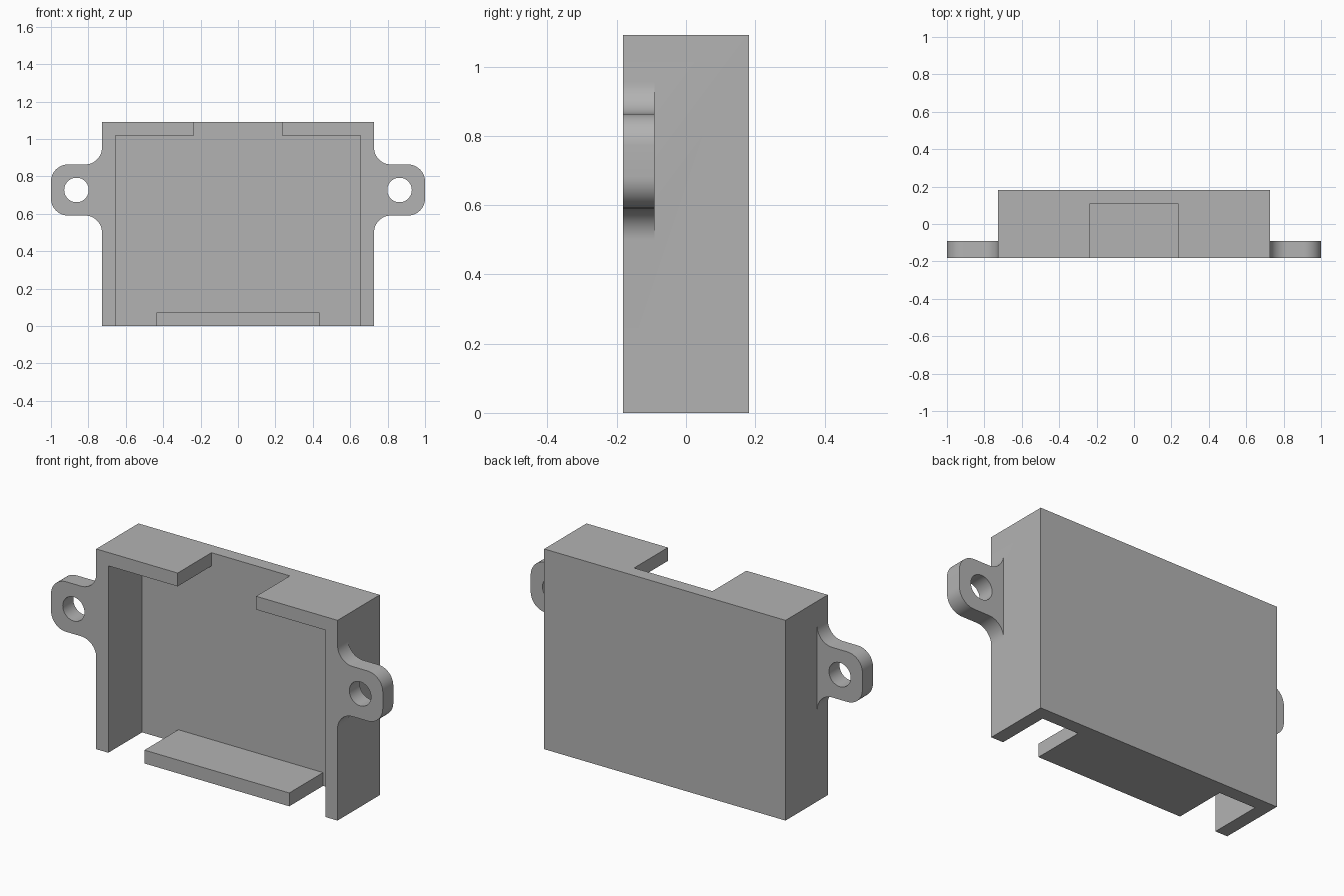
import bpy, bmesh
from math import pi, sin, cos, radians
from mathutils import Vector

cube = bpy.data.objects.get("Cube")
if cube:
    bpy.data.objects.remove(cube, do_unlink=True)

U = 1 / 11                     # one design unit
WIDTH, HEIGHT, DEPTH, WALL = 8 * U, 12 * U, 2 * U, 0.8 * U
EAR_Z, HOLE_X, HOLE_R = 8 * U, 9.5 * U, 0.72 * U

grey = bpy.data.materials.new("plain grey")
grey.use_nodes = True
grey.diffuse_color = (0.45, 0.45, 0.45, 1)
grey.node_tree.nodes["Principled BSDF"].inputs["Base Color"].default_value = grey.diffuse_color


def prism(name, outline, y0, y1):
    """Extrude an x-z outline from y0 to y1."""
    bm = bmesh.new()
    face = bm.faces.new([bm.verts.new((x, y0, z)) for x, z in outline])
    ext = bmesh.ops.extrude_face_region(bm, geom=[face])
    moved = [v for v in ext["geom"] if isinstance(v, bmesh.types.BMVert)]
    bmesh.ops.translate(bm, verts=moved, vec=Vector((0, y1 - y0, 0)))
    bmesh.ops.recalc_face_normals(bm, faces=bm.faces[:])
    mesh = bpy.data.meshes.new(name)
    bm.to_mesh(mesh)
    bm.free()
    mesh.materials.append(grey)
    obj = bpy.data.objects.new(name, mesh)
    bpy.context.collection.objects.link(obj)
    return obj


def arc(cx, cz, r, start, end, steps=12):
    angles = [radians(start + (end - start) * i / steps) for i in range(steps + 1)]
    return [(cx + r * cos(a), cz + r * sin(a)) for a in angles]


def combine(target, other, operation):
    """Apply a boolean and discard the second object."""
    mod = target.modifiers.new("combine", "BOOLEAN")
    mod.operation, mod.solver, mod.object = operation, "EXACT", other
    bpy.context.view_layer.objects.active = target
    bpy.ops.object.modifier_apply(modifier=mod.name)
    bpy.data.objects.remove(other, do_unlink=True)


def mirrored(half):
    return half + [(-x, z) for x, z in reversed(half)]


# Tray: solid block with the cavity, top notch and bottom slots cut out
tray = prism("mounting_tray", mirrored([(WIDTH, 0), (WIDTH, HEIGHT)]), -DEPTH, DEPTH)
inner, notch, lip = WIDTH - WALL, 2.6 * U, 4.8 * U
cavity = prism("cavity_cutter", mirrored([
    (lip, WALL), (lip, -U), (inner, -U), (inner, HEIGHT - WALL),
    (notch, HEIGHT - WALL), (notch, HEIGHT + U)]), -DEPTH - U, DEPTH - WALL)
combine(tray, cavity, "DIFFERENCE")

# Ears: rounded tabs blended into the side walls, each with a screw hole
half_ear = 1.5 * U
root = WIDTH - WALL / 2
upper = ([(root, half_ear + U)]
         + arc(WIDTH + U, half_ear + U, U, 180, 270)
         + arc(1 - U, half_ear - U, U, 90, 0))
ear_outline = upper + [(x, -z) for x, z in reversed(upper)]
for side in (1, -1):
    ear = prism("ear", [(side * x, EAR_Z + z) for x, z in ear_outline], -DEPTH, -DEPTH + U)
    hole = prism("hole_cutter", arc(side * HOLE_X, EAR_Z, HOLE_R, 0, 352.5, 47),
                 -DEPTH - U, -DEPTH + 2 * U)
    combine(ear, hole, "DIFFERENCE")
    combine(tray, ear, "UNION")

# Merge stray points and shade the curved parts smoothly
bm = bmesh.new()
bm.from_mesh(tray.data)
bmesh.ops.remove_doubles(bm, verts=bm.verts[:], dist=0.0001)
bm.to_mesh(tray.data)
bm.free()
bpy.ops.object.select_all(action="DESELECT")
tray.select_set(True)
bpy.context.view_layer.objects.active = tray
bpy.ops.object.shade_smooth_by_angle(angle=pi / 6)
